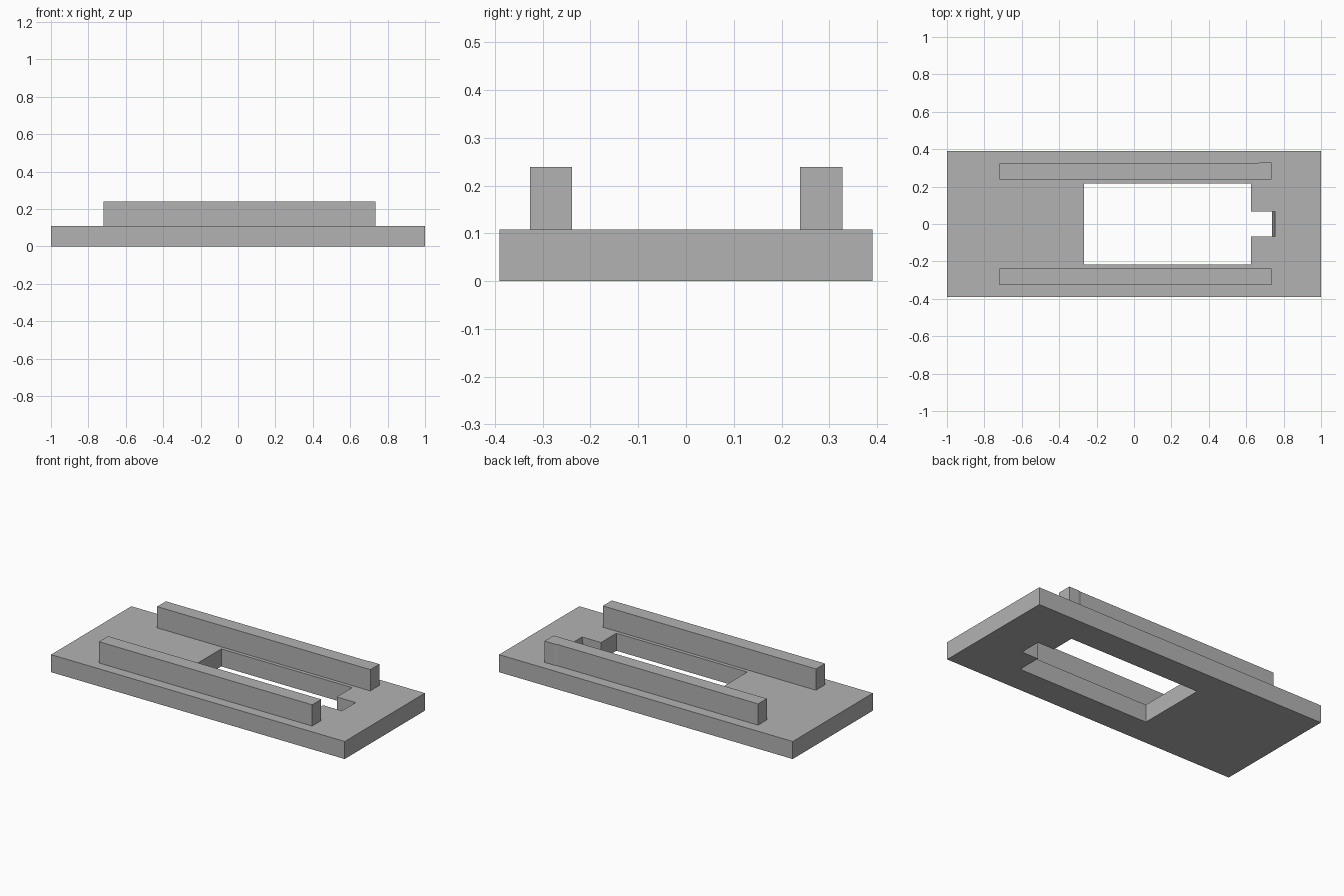
import bpy
import bmesh

cube = bpy.data.objects.get("Cube")
if cube:
    bpy.data.objects.remove(cube, do_unlink=True)

PLATE_TOP, RAIL_TOP = 0.108, 0.239

grey = bpy.data.materials.new("plain grey")
grey.use_nodes = True
colour = (0.45, 0.45, 0.45, 1)
grey.diffuse_color = colour
grey.node_tree.nodes["Principled BSDF"].inputs["Base Color"].default_value = colour


def prism(name, loops, bottom, top, adjust=None):
    """Fill flat outlines (the first is outer, the rest are holes) and extrude them up."""
    bm = bmesh.new()
    edges = []
    for loop in loops:
        verts = [bm.verts.new((x, y, bottom)) for x, y in loop]
        edges += [bm.edges.new((a, b)) for a, b in zip(verts, verts[1:] + verts[:1])]
    bmesh.ops.triangle_fill(bm, edges=edges, use_beauty=True)
    result = bmesh.ops.extrude_face_region(bm, geom=bm.faces[:], use_keep_orig=True)
    raised = [v for v in result["geom"] if isinstance(v, bmesh.types.BMVert)]
    bmesh.ops.translate(bm, verts=raised, vec=(0, 0, top - bottom))
    if adjust:
        adjust(bm)
    bmesh.ops.recalc_face_normals(bm, faces=bm.faces[:])
    mesh = bpy.data.meshes.new(name)
    bm.to_mesh(mesh)
    bm.free()
    mesh.materials.append(grey)
    obj = bpy.data.objects.new(name, mesh)
    bpy.context.collection.objects.link(obj)
    return obj


def rectangle(x0, x1, y0, y1):
    return [(x0, y0), (x1, y0), (x1, y1), (x0, y1)]


# Base plate with a rectangular opening and a narrow slot with a sloped end
SLOT_END, SLOT_FOOT = 0.755, 0.739
opening = [(-0.266, -0.217), (0.626, -0.217), (0.626, -0.067), (SLOT_END, -0.067),
           (SLOT_END, 0.067), (0.626, 0.067), (0.626, 0.217), (-0.266, 0.217)]


def slope_slot_end(bm):
    for v in bm.verts:
        if abs(v.co.x - SLOT_END) < 0.001 and v.co.z < 0.01:
            v.co.x = SLOT_FOOT


prism("base_plate", [rectangle(-1, 1, -0.39, 0.39), opening], 0, PLATE_TOP, slope_slot_end)

# Front rail, and back rail with a slightly thicker end
prism("front_rail", [rectangle(-0.718, 0.734, -0.327, -0.239)], PLATE_TOP, RAIL_TOP)
back_outline = [(-0.718, 0.239), (0.734, 0.239), (0.734, 0.328),
                (0.67, 0.328), (0.65, 0.324), (-0.718, 0.324)]
prism("back_rail", [back_outline], PLATE_TOP, RAIL_TOP)
